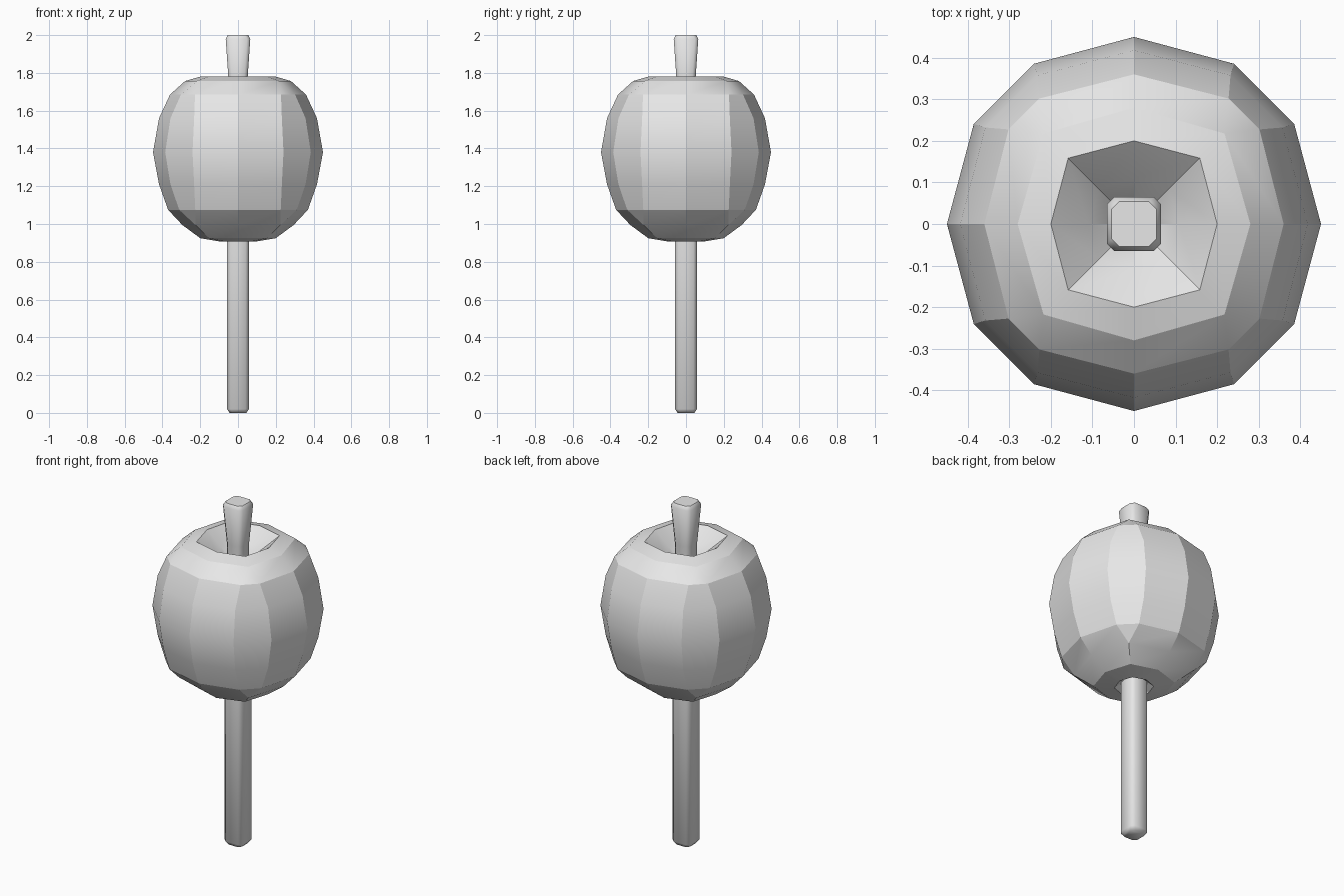
import bpy, bmesh, math

if "Cube" in bpy.data.objects:
    bpy.data.objects.remove(bpy.data.objects["Cube"])

grey = bpy.data.materials.new("light grey")
grey.diffuse_color = (0.8, 0.8, 0.8, 1)
grey.use_nodes = True
grey.node_tree.nodes["Principled BSDF"].inputs["Base Color"].default_value = grey.diffuse_color


def finish(name, bm, angle):
    bmesh.ops.recalc_face_normals(bm, faces=bm.faces)
    me = bpy.data.meshes.new(name)
    bm.to_mesh(me)
    bm.free()
    me.materials.append(grey)
    ob = bpy.data.objects.new(name, me)
    bpy.context.collection.objects.link(ob)
    bpy.ops.object.select_all(action='DESELECT')
    ob.select_set(True)
    bpy.context.view_layer.objects.active = ob
    bpy.ops.object.shade_smooth_by_angle(angle=math.radians(angle))
    return ob


def loft(bm, rings):
    for a, b in zip(rings, rings[1:]):
        n = len(a)
        for i in range(n):
            j = (i + 1) % n
            bm.faces.new((a[i], a[j], b[j], b[i]))
    bm.faces.new(rings[0])
    bm.faces.new(rings[-1])


# Apple: (radius, height, diagonal swell, spread of the diagonal points in degrees)
profile = [
    (0.05, 0.95, 1.0, 0), (0.10, 0.908, 1.05, 0), (0.20, 0.925, 1.08, 0),
    (0.295, 0.995, 1.08, 0), (0.37, 1.075, 1.04, 9), (0.418, 1.21, 1.02, 12),
    (0.45, 1.38, 1.01, 13), (0.418, 1.56, 1.02, 12), (0.36, 1.685, 1.05, 8),
    (0.28, 1.757, 1.10, 0), (0.20, 1.78, 1.12, 0), (0.11, 1.70, 1.08, 0),
    (0.045, 1.63, 1.0, 0),
]
bm = bmesh.new()
rings = []
for r, z, swell, spread in profile:
    ring = []
    for q in range(4):
        for a, k in ((0, 1), (45 - spread, swell), (45 + spread, swell)):
            t = math.radians(90 * q + a)
            ring.append(bm.verts.new((r * k * math.cos(t), r * k * math.sin(t), z)))
    rings.append(ring)
loft(bm, rings)
# rings with no spread collapse from twelve to eight points
bmesh.ops.remove_doubles(bm, verts=bm.verts, dist=0.0005)
finish("apple", bm, 22)


# Square bars with chamfered corners: (half width, height) per ring
def bar(name, levels, chamfer=0.018):
    bm = bmesh.new()
    rings = []
    for w, z in levels:
        c = w - chamfer
        pts = [(w, -c), (w, c), (c, w), (-c, w), (-w, c), (-w, -c), (-c, -w), (c, -w)]
        rings.append([bm.verts.new((x, y, z)) for x, y in pts])
    loft(bm, rings)
    return finish(name, bm, 50)


bar("stick", [(0.045, 0.0), (0.058, 0.02), (0.058, 1.0)])
bar("stem", [(0.046, 1.58), (0.05, 1.76), (0.065, 1.98), (0.054, 2.0)])
